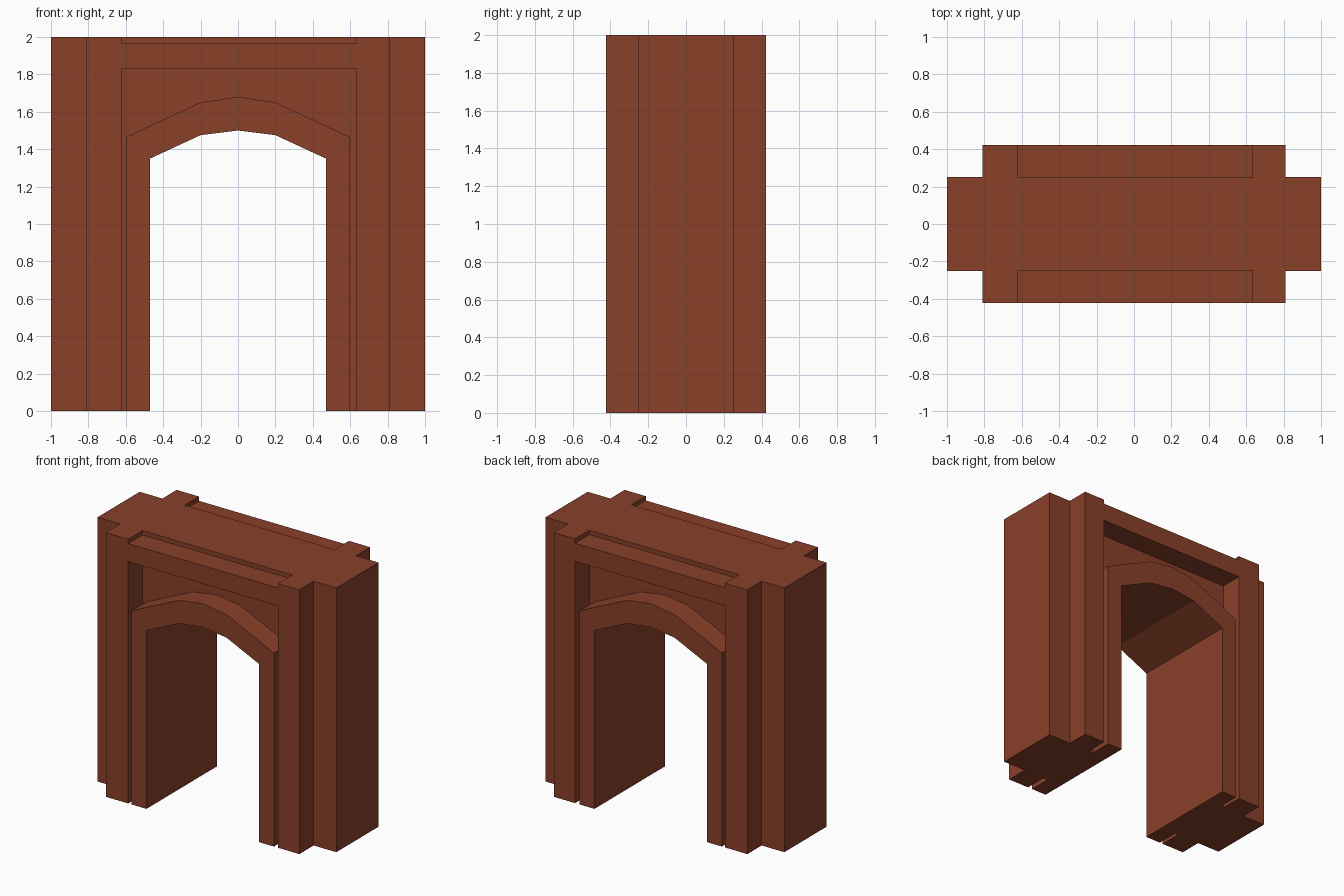
import bpy, bmesh

if "Cube" in bpy.data.objects:
    bpy.data.objects.remove(bpy.data.objects["Cube"])

WALL_Y, TRIM_Y = 0.252, 0.423

mat = bpy.data.materials.new("red_brown")
mat.diffuse_color = (0.25, 0.052, 0.022, 1)
mat.use_nodes = True
mat.node_tree.nodes["Principled BSDF"].inputs["Base Color"].default_value = mat.diffuse_color


def slab(name, profile, half_depth):
    """Extrude an x-z profile symmetrically through y."""
    bm = bmesh.new()
    face = bm.faces.new([bm.verts.new((x, -half_depth, z)) for x, z in profile])
    new = bmesh.ops.extrude_face_region(bm, geom=[face])["geom"]
    bmesh.ops.translate(bm, vec=(0, 2 * half_depth, 0),
                        verts=[v for v in new if isinstance(v, bmesh.types.BMVert)])
    bmesh.ops.recalc_face_normals(bm, faces=bm.faces[:])
    mesh = bpy.data.meshes.new(name)
    bm.to_mesh(mesh)
    bm.free()
    mesh.materials.append(mat)
    obj = bpy.data.objects.new(name, mesh)
    bpy.context.collection.objects.link(obj)
    return obj


def rect(x0, x1, z0, z1):
    return [(x0, z0), (x1, z0), (x1, z1), (x0, z1)]


def mirrored(half):
    """Complete a left-to-centre outline with its right half."""
    return half + [(-x, z) for x, z in reversed(half) if x != 0]


inner = mirrored([(-0.47, 0), (-0.47, 1.35), (-0.2, 1.475), (0, 1.5)])
outer = mirrored([(-0.596, 0), (-0.596, 1.465), (-0.47, 1.525), (-0.2, 1.65), (0, 1.68)])

# Wall with the arched opening
archway = slab("archway", [(-1, 0), (-1, 2), (1, 2), (1, 0)] + inner[::-1], WALL_Y)

# Raised parts run right through the wall so both faces match
parts = [
    slab("arch_trim", outer + inner[::-1], TRIM_Y),
    slab("left_pilaster", rect(-0.81, -0.623, 0, 2), TRIM_Y),
    slab("right_pilaster", rect(0.633, 0.81, 0, 2), TRIM_Y),
    slab("lintel", rect(-0.7, 0.7, 1.83, 1.967), TRIM_Y),
]

# Fuse everything into one clean solid
bpy.context.view_layer.objects.active = archway
for part in parts:
    mod = archway.modifiers.new("join_" + part.name, 'BOOLEAN')
    mod.operation = 'UNION'
    mod.solver = 'EXACT'
    mod.object = part
    bpy.ops.object.modifier_apply(modifier=mod.name)
    bpy.data.objects.remove(part)
